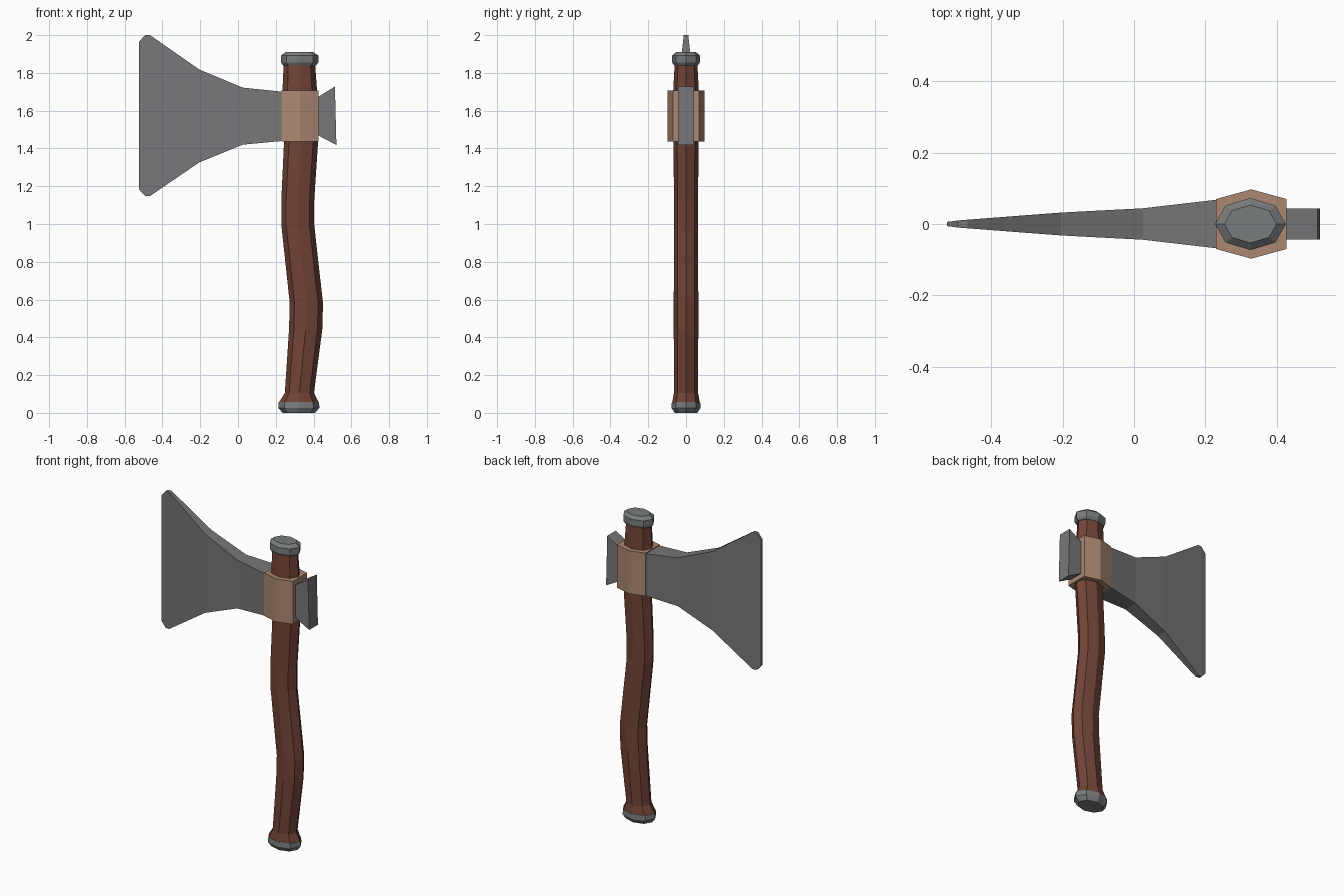
import bpy, bmesh, math

if "Cube" in bpy.data.objects:
    bpy.data.objects.remove(bpy.data.objects["Cube"])


def material(name, rgb):
    m = bpy.data.materials.new(name)
    m.diffuse_color = (*rgb, 1.0)
    m.use_nodes = True
    m.node_tree.nodes["Principled BSDF"].inputs["Base Color"].default_value = m.diffuse_color
    return m


WOOD = material("brown wood", (0.165, 0.056, 0.037))
LEATHER = material("tan binding", (0.41, 0.245, 0.165))
STEEL = material("blade steel", (0.19, 0.183, 0.19))
IRON = material("cap iron", (0.19, 0.2, 0.205))


def loft(name, rings, mat):
    """Skin a list of equal-length point rings and close both ends."""
    bm = bmesh.new()
    vs = [[bm.verts.new(p) for p in ring] for ring in rings]
    n = len(vs[0])
    for a, b in zip(vs, vs[1:]):
        for i in range(n):
            j = (i + 1) % n
            bm.faces.new((a[i], a[j], b[j], b[i]))
    bm.faces.new(vs[0][::-1])
    bm.faces.new(vs[-1])
    bmesh.ops.recalc_face_normals(bm, faces=bm.faces)
    me = bpy.data.meshes.new(name)
    bm.to_mesh(me)
    bm.free()
    me.materials.append(mat)
    ob = bpy.data.objects.new(name, me)
    bpy.context.collection.objects.link(ob)
    return ob


def octagon(cx, z, rx, ry):
    return [(cx + rx * math.cos(i * math.pi / 4), ry * math.sin(i * math.pi / 4), z)
            for i in range(8)]


def section(x_top, x_bottom, half_y, z_low, z_high):
    """Upright rectangle across the head at one station along x."""
    return [(x_bottom, -half_y, z_low), (x_bottom, half_y, z_low),
            (x_top, half_y, z_high), (x_top, -half_y, z_high)]


# Curved wooden handle, flared at the foot: centre x, z, half width, half depth
loft("handle", [octagon(*r) for r in [
    (0.322, 0.055, 0.105, 0.073), (0.325, 0.106, 0.077, 0.064),
    (0.358, 0.44, 0.088, 0.065), (0.362, 0.58, 0.088, 0.065),
    (0.316, 1.00, 0.087, 0.064), (0.316, 1.12, 0.087, 0.064),
    (0.333, 1.42, 0.090, 0.066), (0.327, 1.70, 0.092, 0.068),
    (0.325, 1.85, 0.083, 0.060)]], WOOD)

# Iron caps at both ends
loft("bottom_cap", [octagon(0.322, *r) for r in [
    (0.0, 0.086, 0.060), (0.027, 0.109, 0.077), (0.058, 0.107, 0.075)]], IRON)
loft("top_cap", [octagon(0.326, *r) for r in [
    (1.84, 0.088, 0.063), (1.855, 0.099, 0.073),
    (1.892, 0.099, 0.073), (1.91, 0.073, 0.053)]], IRON)

# Six-sided binding around the handle
hexagon = [(0.23, -0.07), (0.328, -0.097), (0.427, -0.07),
           (0.427, 0.07), (0.328, 0.097), (0.23, 0.07)]
loft("binding", [[(x, y, z) for x, y in hexagon] for z in (1.438, 1.706)], LEATHER)

# Flaring blade that thins towards the cutting edge
loft("blade", [section(x, x, h, lo, hi) for x, h, lo, hi in [
    (0.24, 0.069, 1.44, 1.70), (0.025, 0.044, 1.42, 1.722),
    (-0.205, 0.032, 1.326, 1.818), (-0.466, 0.012, 1.148, 2.0),
    (-0.492, 0.010, 1.148, 2.0), (-0.523, 0.006, 1.182, 1.966)]], STEEL)

# Hammer poll behind the handle
loft("poll", [section(0.41, 0.41, 0.043, 1.477, 1.664),
              section(0.513, 0.521, 0.043, 1.418, 1.728)], STEEL)
